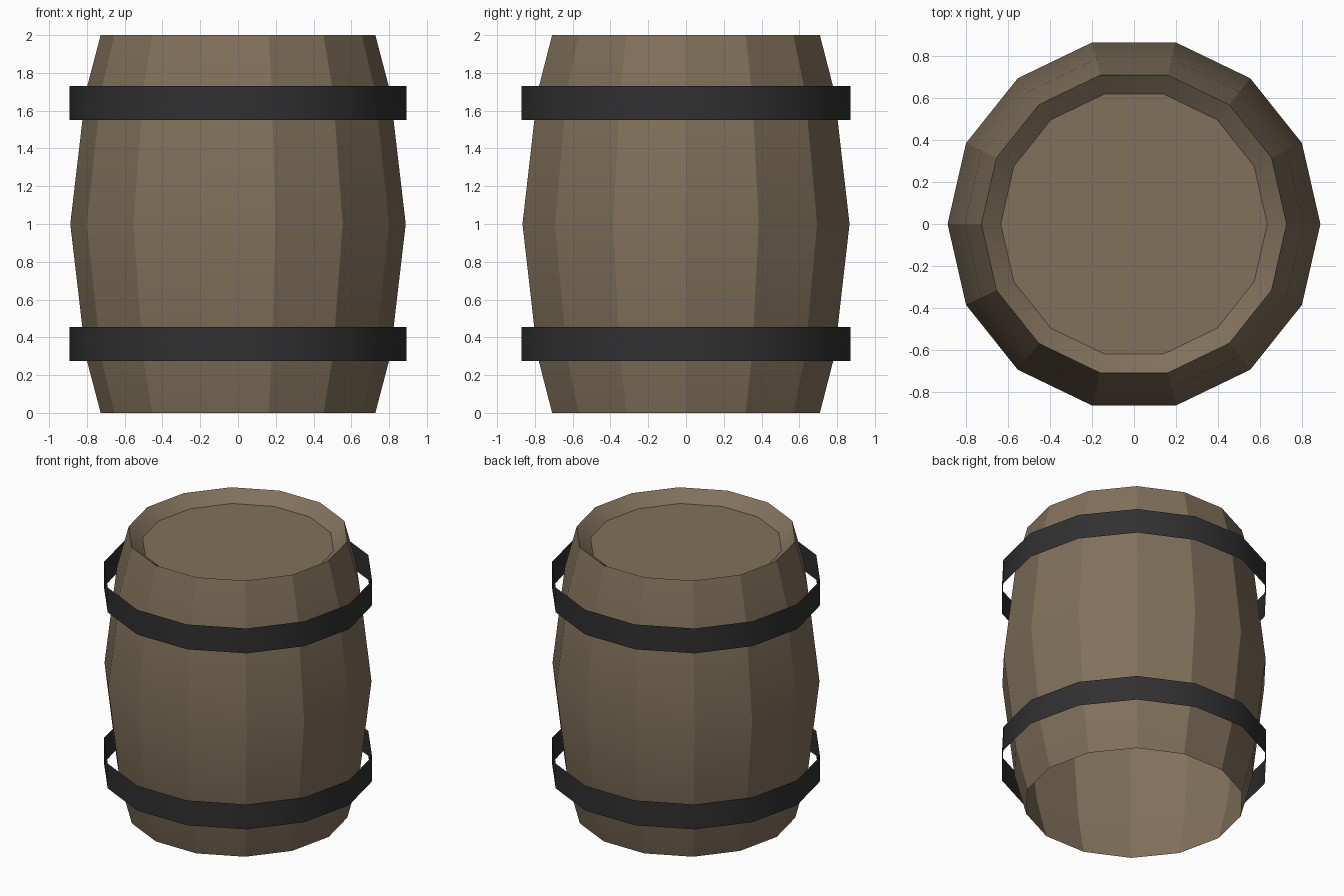
import bpy, bmesh, math

if "Cube" in bpy.data.objects:
    bpy.data.objects.remove(bpy.data.objects["Cube"])

SIDES = 14


def material(name, colour):
    m = bpy.data.materials.new(name)
    m.diffuse_color = (*colour, 1)
    m.use_nodes = True
    m.node_tree.nodes["Principled BSDF"].inputs["Base Color"].default_value = m.diffuse_color
    return m


def lathe(name, profile, mat, cap=False, smooth_angle=20):
    """Spin (radius, z) points around z as an open 14-sided shell."""
    bm = bmesh.new()
    rings = [[bm.verts.new((r * math.cos(2 * math.pi * i / SIDES),
                            r * math.sin(2 * math.pi * i / SIDES), z))
              for i in range(SIDES)] for r, z in profile]
    for low, high in zip(rings, rings[1:]):
        for i in range(SIDES):
            j = (i + 1) % SIDES
            bm.faces.new((low[i], low[j], high[j], high[i]))
    if cap:
        bm.faces.new(rings[-1])
    mesh = bpy.data.meshes.new(name)
    bm.to_mesh(mesh)
    bm.free()
    mesh.materials.append(mat)
    ob = bpy.data.objects.new(name, mesh)
    bpy.context.collection.objects.link(ob)
    bpy.ops.object.select_all(action='DESELECT')
    ob.select_set(True)
    bpy.context.view_layer.objects.active = ob
    bpy.ops.object.shade_smooth_by_angle(angle=math.radians(smooth_angle))
    return ob


wood = material("wood", (0.22, 0.165, 0.105))
iron = material("iron", (0.03, 0.03, 0.032))

# bulging staves with a recessed lid, open underneath
lathe("barrel_body", [(0.727, 0), (0.806, 0.3), (0.888, 1), (0.806, 1.7),
                      (0.727, 2), (0.635, 1.925)], wood, cap=True)

# loose thin hoops
for name, z in (("lower_hoop", 0.365), ("upper_hoop", 1.64)):
    lathe(name, [(0.892, z - 0.09), (0.892, z + 0.09)], iron, smooth_angle=40)
